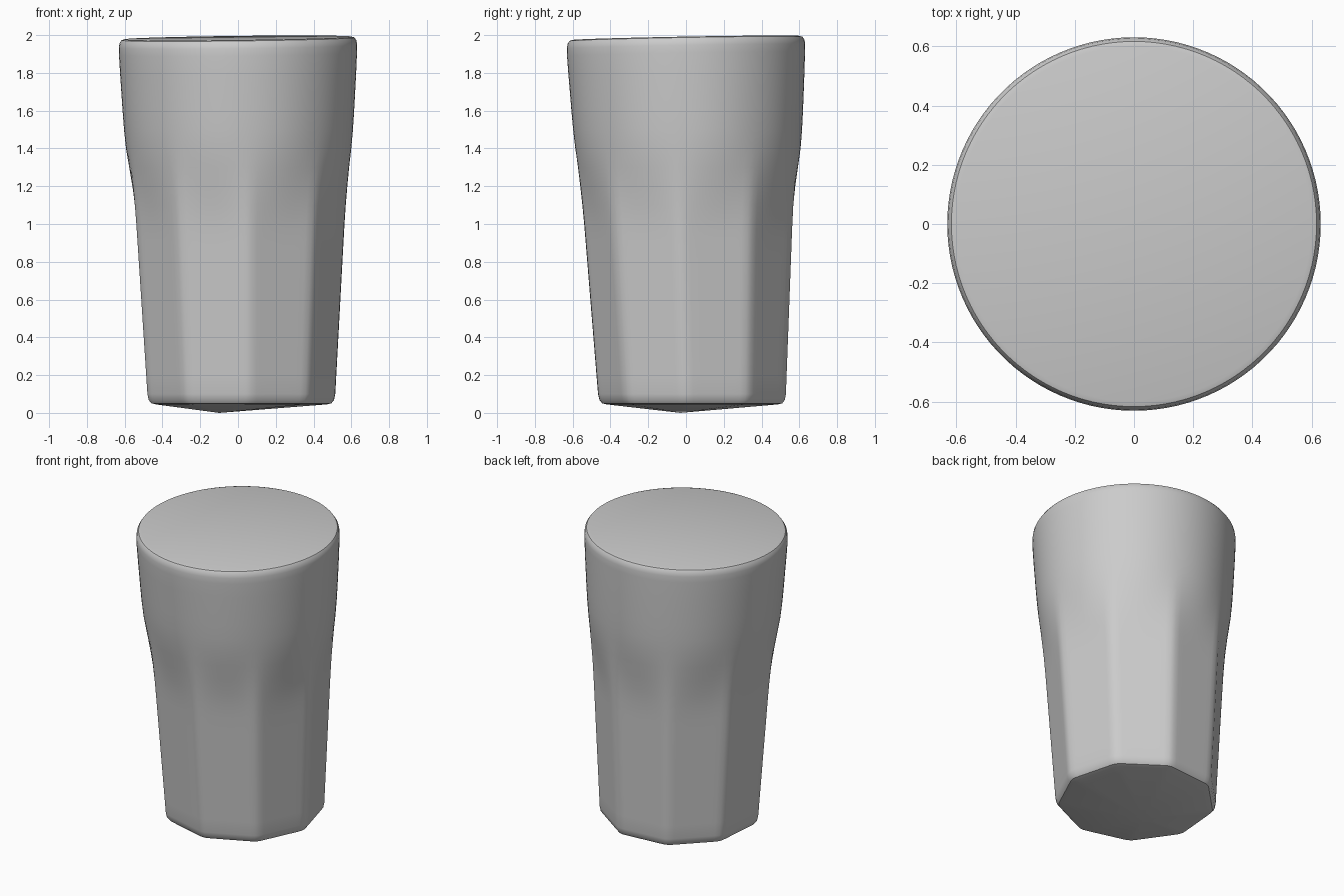
import bpy
import bmesh
import math

cube = bpy.data.objects.get("Cube")
if cube:
    bpy.data.objects.remove(cube, do_unlink=True)

FACETS = 9
SEGMENTS = FACETS * 12
PHASE = math.radians(-45)      # direction of one facet corner
STEP = math.tau / FACETS


def smooth(a, b, v):
    t = min(max((v - a) / (b - a), 0), 1)
    return t * t * (3 - 2 * t)


def facet_ratio(angle):
    """Radius of a flat-sided outline with slightly softened corners."""
    d = (angle - PHASE) % STEP - STEP / 2
    flat = math.cos(STEP / 2) / math.cos(d)
    return -math.log(math.exp(-150 * flat) + math.exp(-150 * 0.995)) / 150


def ring(bm, radius, z):
    """One outline: faceted low down, round towards the rim, leaning a little."""
    flat = 1 - smooth(0.95, 1.45, z)
    lean = 1 - min(z / 1.9, 1)
    verts = []
    for i in range(SEGMENTS):
        a = math.tau * i / SEGMENTS
        r = radius * (1 + flat * (facet_ratio(a) - 1))
        x = 0.012 * lean + r * math.cos(a)
        y = 0.04 * lean + r * math.sin(a)
        tilt = smooth(1.7, 1.95, z) * (0.012 * x + 0.018 * y)
        verts.append(bm.verts.new((x, y, z + tilt)))
    return verts


# Side profile from the base edge up to the rim: radius, height
profile = [(0.465, 0.045), (0.49, 0.051), (0.504, 0.068), (0.511, 0.1)]
profile += [(0.511 + 0.055 * t / 10, 0.1 + 0.9 * t / 10) for t in range(1, 11)]
profile += [(0.572, 1.1), (0.579, 1.2), (0.587, 1.3), (0.597, 1.4),
            (0.606, 1.5), (0.613, 1.6), (0.619, 1.7), (0.625, 1.8),
            (0.63, 1.9), (0.631, 1.94), (0.627, 1.965), (0.617, 1.98),
            (0.6, 1.985)]

# Solid tumbler body
bm = bmesh.new()
rings = [ring(bm, r, z) for r, z in profile]
for low, high in zip(rings, rings[1:]):
    for i in range(SEGMENTS):
        j = (i + 1) % SEGMENTS
        bm.faces.new((low[i], low[j], high[j], high[i]))
bm.faces.new(rings[-1])

# Shallow bulging underside
tip = bm.verts.new((-0.1, -0.03, 0))
for i in range(SEGMENTS):
    bm.faces.new((rings[0][(i + 1) % SEGMENTS], rings[0][i], tip))
bmesh.ops.recalc_face_normals(bm, faces=bm.faces)

mesh = bpy.data.meshes.new("tumbler_body")
bm.to_mesh(mesh)
bm.free()
body = bpy.data.objects.new("tumbler_body", mesh)
bpy.context.collection.objects.link(body)

# Plain grey surface
grey = bpy.data.materials.new("light_grey")
grey.use_nodes = True
colour = (0.6, 0.6, 0.6, 1)
grey.diffuse_color = colour
grey.node_tree.nodes["Principled BSDF"].inputs["Base Color"].default_value = colour
mesh.materials.append(grey)

bpy.ops.object.select_all(action="DESELECT")
body.select_set(True)
bpy.context.view_layer.objects.active = body
bpy.ops.object.shade_smooth_by_angle(angle=math.radians(35))
